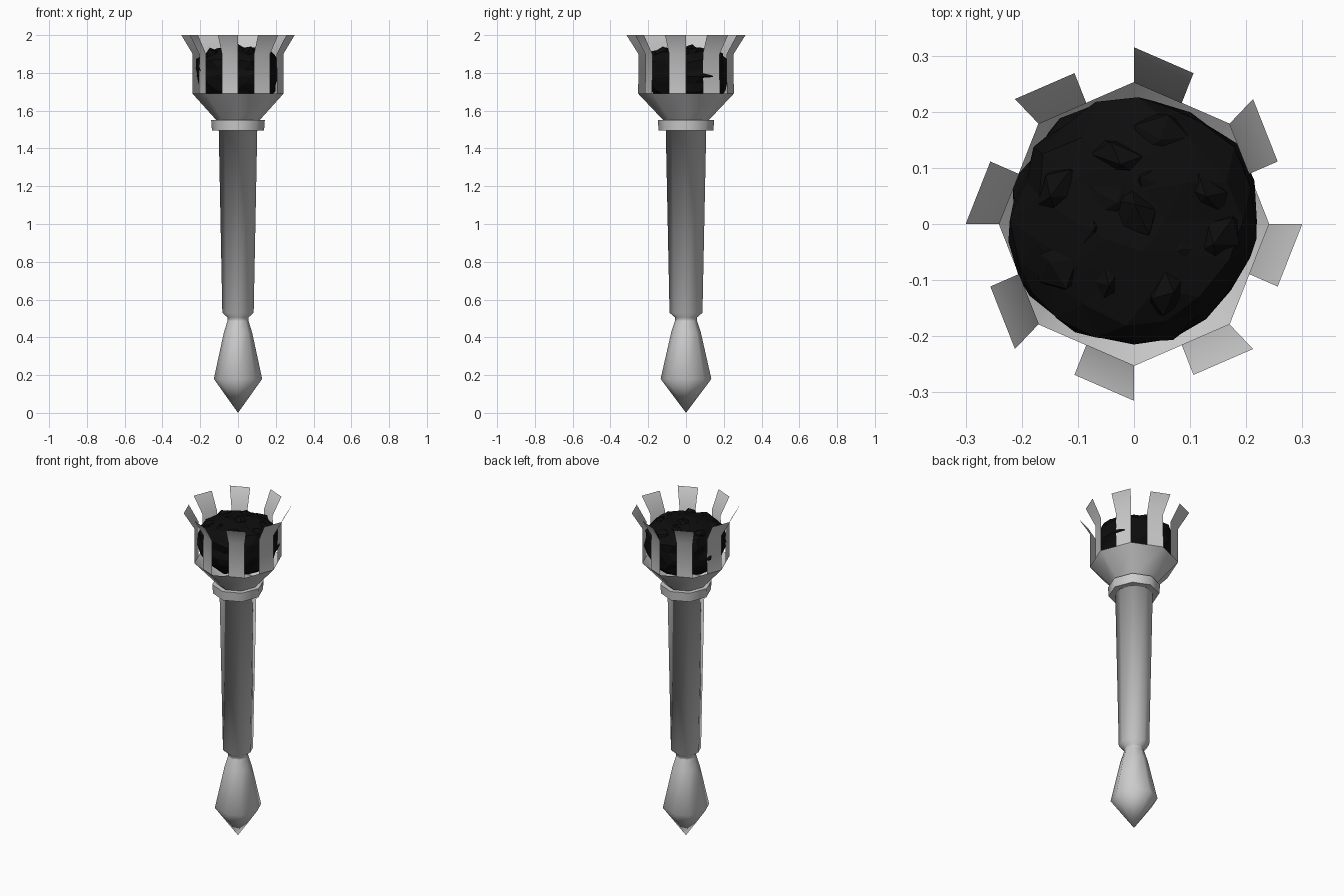
import bpy
import bmesh
import random
from math import cos, sin, pi, radians
from mathutils import Vector, Matrix

random.seed(4)
if "Cube" in bpy.data.objects:
    bpy.data.objects.remove(bpy.data.objects["Cube"])

SIDES = 8
STRETCH_Y = 1.05


def material(name, value, roughness):
    mat = bpy.data.materials.new(name)
    mat.use_nodes = True
    colour = (value, value, value, 1)
    mat.diffuse_color = colour
    shader = mat.node_tree.nodes["Principled BSDF"]
    shader.inputs["Base Color"].default_value = colour
    shader.inputs["Roughness"].default_value = roughness
    return mat


metal = material("light grey metal", 0.6, 0.6)
coal = material("black coal", 0.004, 0.9)


def finish(name, bm, mat, smooth_angle=None):
    mesh = bpy.data.meshes.new(name)
    bm.to_mesh(mesh)
    bm.free()
    mesh.materials.append(mat)
    if smooth_angle is not None:
        mesh.shade_smooth()
        mesh.set_sharp_from_angle(angle=radians(smooth_angle))
    obj = bpy.data.objects.new(name, mesh)
    bpy.context.collection.objects.link(obj)
    return obj


def corner(index, radius, z):
    a = 2 * pi * index / SIDES
    return Vector((radius * cos(a), radius * STRETCH_Y * sin(a), z))


def lathe(name, profile, smooth_angle):
    """Turn a (radius, height) profile, listed from bottom to top, into an octagonal part."""
    bm = bmesh.new()
    rings = []
    for radius, z in profile:
        if radius == 0:
            rings.append([bm.verts.new((0, 0, z))] * SIDES)
        else:
            rings.append([bm.verts.new(corner(i, radius, z)) for i in range(SIDES)])
    for low, high in zip(rings, rings[1:]):
        for i in range(SIDES):
            j = (i + 1) % SIDES
            loop = list(dict.fromkeys([low[i], low[j], high[j], high[i]]))
            bm.faces.new(loop)
    return finish(name, bm, metal, smooth_angle)


# Pointed finial, tapered shaft and collar
lathe("finial", [(0, 0), (0.128, 0.18), (0.075, 0.425), (0.055, 0.49)], 75)
lathe("shaft", [(0.055, 0.49), (0.055, 0.505), (0.083, 0.53), (0.102, 1.496), (0.138, 1.496)], 180)
lathe("collar", [(0.102, 1.495), (0.138, 1.495), (0.142, 1.55), (0.11, 1.55)], 60)

# Flared bowl
lathe("bowl", [(0.115, 1.55), (0.241, 1.69)], 60)

# Prongs, each covering half of one octagon side and bending outwards
bm = bmesh.new()
for i in range(SIDES):
    rows = []
    for radius, z in [(0.241, 1.69), (0.24, 1.9), (0.3, 2.0)]:
        outer = corner(i, radius, z)
        middle = (outer + corner(i - 1, radius, z)) / 2
        rows.append((bm.verts.new(middle), bm.verts.new(outer)))
    for low, high in zip(rows, rows[1:]):
        bm.faces.new((low[0], low[1], high[1], high[0]))
finish("prongs", bm, metal, 60)

# Coal heap: a squarish, faceted mound with a roughened surface
bm = bmesh.new()
bmesh.ops.create_icosphere(bm, subdivisions=3, radius=1)
for v in bm.verts:
    x, y, z = v.co
    flat = (x * x + y * y) ** 0.5
    v.co /= (flat ** 4 + abs(z) ** 4) ** 0.25
    rough = random.uniform(0.95, 1.05)
    height = 0.15 if z > 0 else 0.13
    taper = 1 if z > 0 else 1 + 0.15 * v.co.z
    v.co = Vector((v.co.x * 0.219 * rough * taper,
                   v.co.y * 0.219 * rough * taper + 0.007,
                   1.78 + v.co.z * height * rough))

# Loose lumps on top of the heap
for i in range(14):
    a = i * 2.4
    spread = 0.045 * i ** 0.5
    place = Matrix.Translation((spread * cos(a), spread * sin(a) + 0.01, 1.905 - 0.12 * spread))
    turn = Matrix.Rotation(random.uniform(0, pi), 4, Vector((random.random(), 1, random.random())))
    size = Matrix.Diagonal((0.06, 0.05, 0.035, 1))
    bmesh.ops.create_icosphere(bm, subdivisions=1, radius=1, matrix=place @ turn @ size)
finish("coal_heap", bm, coal)
